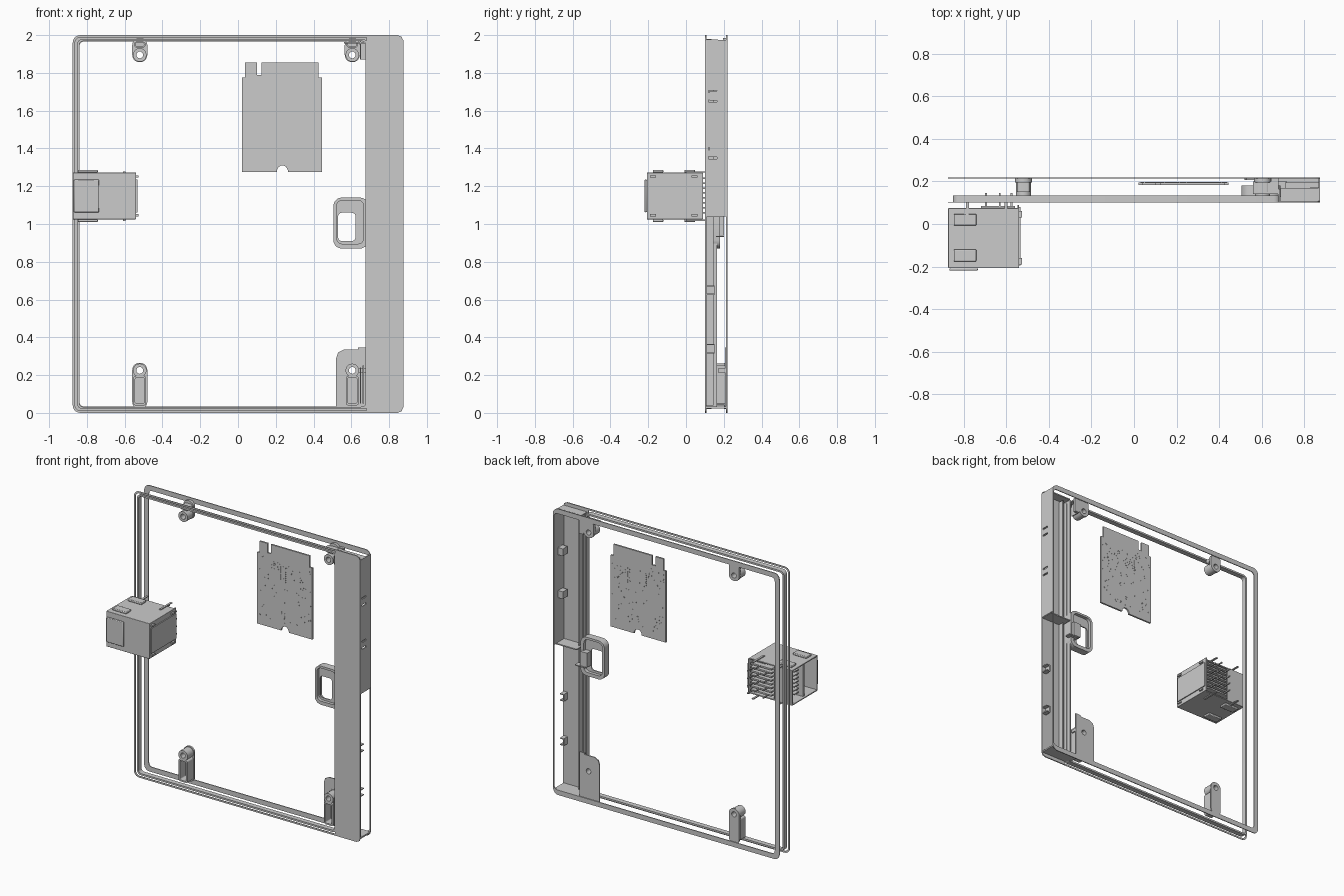
import bpy, bmesh, math, random
from mathutils import Matrix, Vector

if "Cube" in bpy.data.objects:
    bpy.data.objects.remove(bpy.data.objects["Cube"])

random.seed(4)


def rrect(x0, x1, z0, z1, r=0.03, seg=5):
    """Rounded rectangle outline in the x-z plane."""
    pts = []
    for cx, cz, a in ((x1 - r, z1 - r, 0), (x0 + r, z1 - r, 90), (x0 + r, z0 + r, 180), (x1 - r, z0 + r, 270)):
        for i in range(seg + 1):
            t = math.radians(a + 90 * i / seg)
            pts.append((cx + r * math.cos(t), cz + r * math.sin(t)))
    return pts


def circle(x, z, r, n=16):
    return [(x + r * math.cos(math.tau * i / n), z + r * math.sin(math.tau * i / n)) for i in range(n)]


def plate(name, outlines, y0, y1):
    """Extrude outlines (first outer, rest holes) from y0 to y1."""
    cu = bpy.data.curves.new(name + "_profile", 'CURVE')
    cu.dimensions, cu.fill_mode = '2D', 'BOTH'
    cu.extrude = (y1 - y0) / 2
    for o in outlines:
        s = cu.splines.new('POLY')
        s.points.add(len(o) - 1)
        s.use_cyclic_u = True
        for p, (x, z) in zip(s.points, o):
            p.co = (x, z, 0, 1)
    tmp = bpy.data.objects.new(name + "_tmp", cu)
    bpy.context.collection.objects.link(tmp)
    me = bpy.data.meshes.new_from_object(tmp.evaluated_get(bpy.context.evaluated_depsgraph_get()))
    bpy.data.objects.remove(tmp)
    me.transform(Matrix.Translation((0, (y0 + y1) / 2, 0)) @ Matrix.Rotation(math.pi / 2, 4, 'X'))
    me.name = name
    ob = bpy.data.objects.new(name, me)
    bpy.context.collection.objects.link(ob)
    return ob


def boxes(name, specs, bevel=0):
    """One object from boxes given as (x0, x1, y0, y1, z0, z1)."""
    bm = bmesh.new()
    for x0, x1, y0, y1, z0, z1 in specs:
        c = Vector(((x0 + x1) / 2, (y0 + y1) / 2, (z0 + z1) / 2))
        m = Matrix.Translation(c) @ Matrix.Diagonal((x1 - x0, y1 - y0, z1 - z0, 1))
        bmesh.ops.create_cube(bm, size=1, matrix=m)
    me = bpy.data.meshes.new(name)
    bm.to_mesh(me)
    bm.free()
    ob = bpy.data.objects.new(name, me)
    bpy.context.collection.objects.link(ob)
    if bevel:
        b = ob.modifiers.new("edge", 'BEVEL')
        b.width, b.segments = bevel, 2
    return ob


# Frame: thin back ring, thin front lip and the inner rail behind the lip
plate("back_ring", [rrect(-.875, .875, 0, 2, .04), rrect(-.84, .868, .034, 1.966, .025)], .213, .219)
plate("front_lip", [rrect(-.875, .72, 0, 2, .04), rrect(-.863, .71, .012, 1.988, .03)], .1, .104)
plate("inner_rail", [rrect(-.852, .688, .02, 1.98, .03), rrect(-.84, .676, .032, 1.968, .02)], .1, .135)

# Side strip: front face, long inner ridges, partial outer wall and end caps
plate("strip_face", [[(.68, 0), (.845, 0), (.866, .009), (.875, .03), (.875, 1.97), (.866, 1.991),
                      (.845, 2), (.68, 2)]], .1, .108)
boxes("strip_ridges", [(.678, .686, .1, .165, .03, 1.97), (.725, .731, .1, .145, .04, 1.96)])
slots = [(.867, .875, .1, .219, a, b) for a, b in ((1.04, 1.345), (1.357, 1.392), (1.404, 1.645),
                                                   (1.657, 1.695), (1.707, 1.975))]
slots += [(.867, .875, a, b, 1.04, 1.975) for a, b in ((.1, .12), (.165, .219))]
boxes("strip_outer_wall", slots)
boxes("strip_end_caps", [(.69, .872, .1, .17, 1.968, 1.976), (.65, .872, .1, .215, .024, .034),
                         (.71, .872, .104, .195, 1.036, 1.044), (.64, .72, .16, .2, .93, .937)])
clips = []
for z in (1.68, 1.38):
    clips.append((.83, .868, .125, .175, z - .025, z + .025))
for z in (.65, .34):
    clips += [(.845, .87, .108, .15, z + d, z + d + .006) for d in (-.025, .019)]
    clips.append((.84, .846, .108, .15, z - .025, z + .025))
boxes("strip_clips", clips)

# Finger latch surround beside the strip
plate("latch_surround", [rrect(.505, .69, .87, 1.14, .045), rrect(.522, .665, .895, 1.125, .03)], .128, .18)
plate("latch_floor", [rrect(.515, .68, .88, 1.13, .035), rrect(.53, .622, .91, 1.06, .02)], .15, .158)
boxes("latch_step", [(.625, .68, .15, .2, .94, 1.04)])


def boss(name, x, z):
    """Screw boss with a through hole."""
    plate(name, [circle(x, z, .036), circle(x, z, .018)], .135, .21)


# Screw bosses and their tabs in the four inner corners
for i, (x, z) in enumerate(((-.52, 1.895), (.605, 1.895), (-.52, .225), (.605, .225))):
    boss("screw_boss_%d" % (i + 1), x, z)
for side, x in (("left", -.52), ("right", .605)):
    plate("upper_tab_" + side, [rrect(x - .04, x + .04, 1.857, 1.985, .038), circle(x, 1.895, .018)], .195, .213)
    plate("upper_slot_" + side, [rrect(x - .03, x + .03, 1.935, 1.965, .012),
                                 rrect(x - .022, x + .022, 1.941, 1.959, .006)], .15, .2)
    plate("lower_tab_" + side, [rrect(x - .04, x + .04, .02, .265, .038), circle(x, .225, .018)], .2, .213)
    plate("lower_pocket_" + side, [rrect(x - .034, x + .034, .04, .195, .012),
                                   rrect(x - .025, x + .025, .05, .185, .008)], .135, .205)
boxes("upper_corner_gusset", [(.645, .68, .195, .213, 1.87, 1.97), (.645, .651, .14, .2, 1.87, 1.965),
                              (.56, .68, .14, .2, 1.955, 1.963)])
plate("lower_corner_plate", [[(.52, .025), (.52, .29), (.53, .32), (.56, .335), (.635, .335), (.635, .345),
                              (.675, .345), (.675, .025)], circle(.605, .225, .019)], .206, .213)
boxes("lower_corner_ribs", [(.645, .65, .135, .207, .05, .24), (.66, .666, .135, .207, .05, .25),
                            (.64, .675, .17, .207, .215, .235)])

# Circuit card with contact edge, key notch and mounting notch
arc = [(.235 - .03 * math.cos(math.pi * i / 10), 1.275 + .035 * math.sin(math.pi * i / 10)) for i in range(11)]
plate("circuit_card", [[(.02, 1.275)] + arc + [(.445, 1.275), (.445, 1.775), (.425, 1.775), (.425, 1.855),
                       (.125, 1.855), (.125, 1.79), (.1, 1.79), (.1, 1.855), (.037, 1.855),
                       (.037, 1.775), (.02, 1.775)]], .184, .196)
pads = [(.16 + .013 * i, 1.62 + .014 * j) for i in range(14) for j in range(8) if random.random() < .7]
pads += [(random.uniform(.03, .435), random.uniform(1.33, 1.76)) for _ in range(220)]
boxes("card_pads", [(x - .003, x + .003, .183, .197, z - .003, z + .003) for x, z in pads])

# Socket: metal shell open at the left end and at the back
X0, X1, Y0, Y1, Z0, Z1, T = -.874, -.54, -.207, .09, 1.025, 1.272, .008
boxes("socket_shell", [(X0, X1, Y0, Y0 + T, Z0, Z1), (X1 - T, X1, Y0, Y1, Z0, Z1),
                       (X0, X1, Y0, Y1 - .015, Z0, Z0 + T), (X0, X1, Y0, Y1 - .015, Z1 - T, Z1),
                       (X0, X0 + .14, Y1 - .025, Y1 - .015, Z0, Z1)], .002)
# Raised spring tabs around the opening
tabs = [(-.868, -.735, -.219, Y0, 1.062, 1.235)]
for y0, y1 in ((-.176, -.12), (-.008, .048)):
    for z0, z1 in ((Z1, 1.287), (1.01, Z0)):
        tabs.append((-.848, -.742, y0, y1, z0, z1))
boxes("socket_springs", tabs, .004)
boxes("socket_rear_tabs", [(X1, -.528, y, y + .03, z, z + .012) for y in (-.19, .03) for z in (1.04, 1.245)]
      + [(X1, -.533, -.195, .08, 1.06, 1.235)])
# Inner body, contact slats and solder pins
boxes("socket_core", [(-.65, X1 - T, Y0 + T, .05, Z0 + T, Z1 - T), (-.86, -.65, -.08, -.065, Z0 + T, Z1 - T)])
zs = [1.055 + .0263 * i for i in range(8)]
boxes("socket_slats", [(-.83, -.65, y, y + .05, z, z + .008) for z in zs for y in (-.06, .02)]
      + [(-.72, -.56, .05, .085, z - .003, z + .008) for z in zs])
boxes("socket_pins", [(x, x + .008, .04, .145, z, z + .008) for x, k in ((-.70, 0), (-.635, 1), (-.58, 0))
                      for z in zs[k::2]]
      + [(x, x + .014, .0, .125, z, z + .006) for x in (-.79, -.61) for z in (1.017, 1.273)])

# Smooth the rounded corners, keep hard edges
meshes = [o for o in bpy.context.scene.objects if o.type == 'MESH']
for o in meshes:
    o.select_set(True)
bpy.context.view_layer.objects.active = meshes[0]
bpy.ops.object.shade_smooth_by_angle(angle=math.radians(30))
